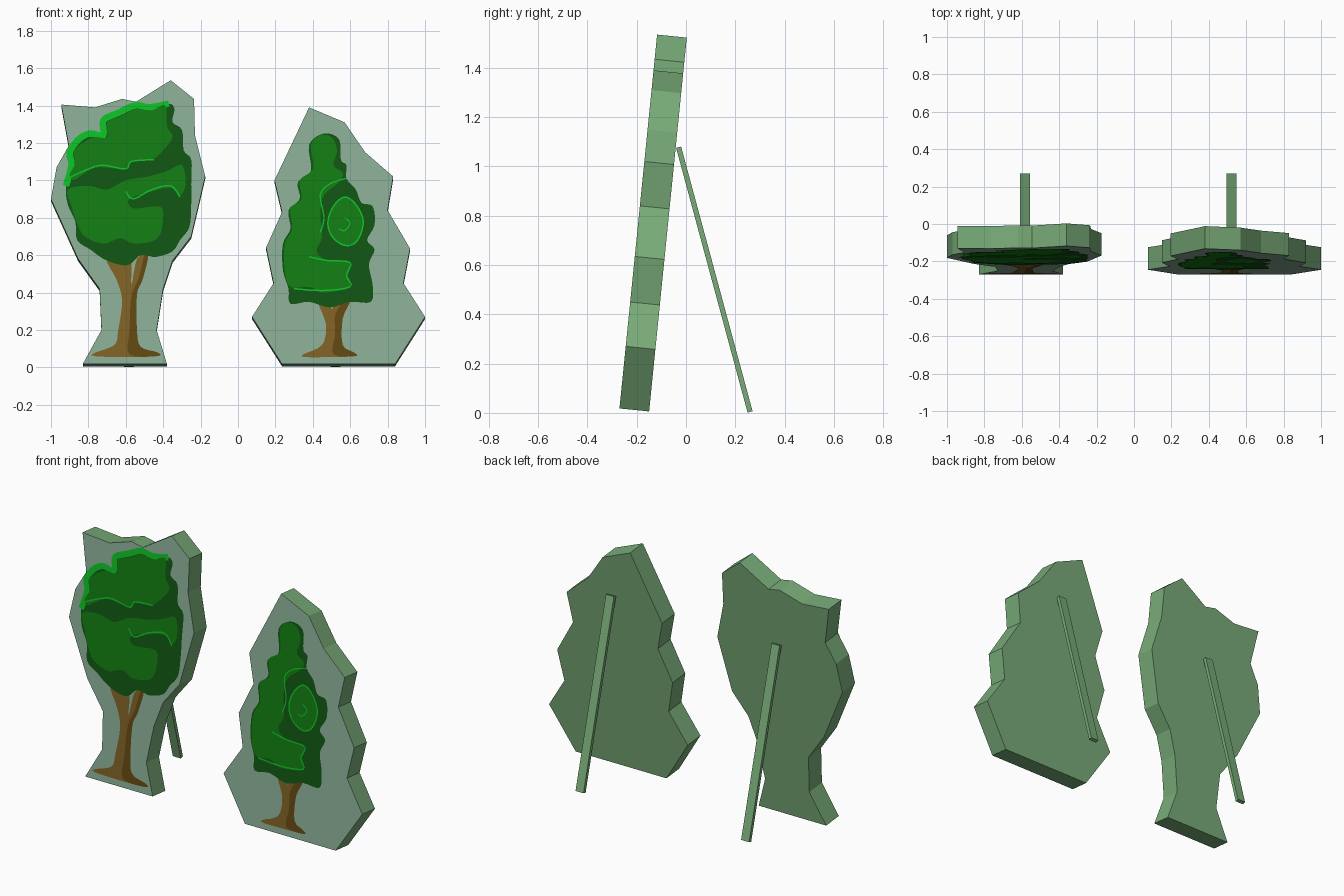
import bpy
import bmesh
from mathutils import Vector

if "Cube" in bpy.data.objects:
    bpy.data.objects.remove(bpy.data.objects["Cube"])


def material(name, red, green, blue):
    mat = bpy.data.materials.new(name)
    mat.use_nodes = True
    colour = (red, green, blue, 1)
    mat.diffuse_color = colour
    mat.node_tree.nodes["Principled BSDF"].inputs["Base Color"].default_value = colour
    return mat


BOARD_GREEN = material("board green", .19, .41, .19)
FACE_GREEN = material("pale face green", .25, .42, .3)
LEAF_DARK = material("dark leaf green", .005, .09, .006)
LEAF_MID = material("leaf green", .006, .2, .006)
LEAF_BRIGHT = material("bright leaf green", .004, .52, .02)
BARK = material("bark brown", .21, .12, .018)
BARK_DARK = material("dark bark brown", .12, .065, .006)

# The boards lean back: slope is depth gained per unit of height
SLOPE = .1007
FOOT = Vector((0, -.27, .018))
OUTWARD = Vector((0, -1, SLOPE)).normalized()
THICKNESS = .121


def on_board(x, z, lift=0.0):
    """Point on the leaning front face, from hundredths of a unit."""
    height = z / 100
    return Vector((x / 100, FOOT.y + SLOPE * (height - FOOT.z), height)) + OUTWARD * lift


def finish(name, bm, materials):
    mesh = bpy.data.meshes.new(name)
    bm.to_mesh(mesh)
    bm.free()
    for mat in materials:
        mesh.materials.append(mat)
    obj = bpy.data.objects.new(name, mesh)
    bpy.context.collection.objects.link(obj)
    return obj


def smooth(points, closed=True, steps=4):
    """Rounded path through the given points."""
    pts = [Vector(p) for p in points]
    count = len(pts)

    def pick(i):
        return pts[i % count] if closed else pts[max(0, min(count - 1, i))]

    path = []
    for i in range(count if closed else count - 1):
        a, b, c, d = (pick(i + k) for k in (-1, 0, 1, 2))
        for s in range(steps):
            t = s / steps
            path.append(b + (c - a) * t / 2 + (a - b * 2.5 + c * 2 - d / 2) * t * t
                        + (b * 1.5 - a / 2 - c * 1.5 + d / 2) * t * t * t)
    if not closed:
        path.append(pts[-1])
    return path


def board(name, outline):
    bm = bmesh.new()
    front = bm.faces.new([bm.verts.new(on_board(x, z)) for x, z in outline])
    back = bm.faces.new([bm.verts.new(on_board(x, z, -THICKNESS))
                         for x, z in reversed(outline)])
    fv, bv = list(front.verts), list(reversed(back.verts))
    for i in range(len(fv)):
        j = (i + 1) % len(fv)
        bm.faces.new((fv[j], fv[i], bv[i], bv[j]))
    bmesh.ops.recalc_face_normals(bm, faces=bm.faces[:])
    for face in bm.faces:
        face.material_index = int(face.normal.dot(OUTWARD) > .99)
    finish(name, bm, (BOARD_GREEN, FACE_GREEN))


def patch(name, points, mat, layer):
    """Thin painted shape lying on the board."""
    bm = bmesh.new()
    face = bm.faces.new([bm.verts.new(on_board(p[0], p[1], layer * .0012)) for p in points])
    face.normal_update()
    if face.normal.y > 0:
        face.normal_flip()
    bmesh.ops.triangulate(bm, faces=[face])
    finish(name, bm, (mat,))


def stroke(name, points, width, mat, layer, closed=False):
    """Painted line of even width along a path."""
    path = smooth(points, closed)
    count = len(path)
    bm = bmesh.new()
    pairs = []
    for i, p in enumerate(path):
        ahead = path[(i + 1) % count] if closed else path[min(i + 1, count - 1)]
        behind = path[i - 1] if closed else path[max(i - 1, 0)]
        along = (ahead - behind).normalized() * width / 2
        side = Vector((-along.y, along.x))
        pairs.append([bm.verts.new(on_board(*q, layer * .0012)) for q in (p + side, p - side)])
    for i in range(count if closed else count - 1):
        (a, b), (c, d) = pairs[i], pairs[(i + 1) % count]
        bm.faces.new((a, b, d, c))
    finish(name, bm, (mat,))


def strut(name, x):
    """Slanted prop behind a board."""
    top, bottom = Vector((x, -.03, 1.078)), Vector((x, .26, .004))
    down = (bottom - top).normalized()
    half_depth = Vector((0, -down.z, down.y)) * .0105
    half_width = Vector((.0265, 0, 0))
    bm = bmesh.new()
    for end in (top, bottom):
        for w in (-1, 1):
            for d in (-1, 1):
                bm.verts.new(end + half_width * w + half_depth * d)
    bmesh.ops.convex_hull(bm, input=bm.verts[:])
    bmesh.ops.dissolve_limit(bm, angle_limit=.01, verts=bm.verts[:], edges=bm.edges[:])
    bmesh.ops.recalc_face_normals(bm, faces=bm.faces[:])
    finish(name, bm, (BOARD_GREEN,))


# Broad tree board
board("broad_tree_board", [
    (-83, 1.8), (-38, 1.8), (-43.5, 20), (-40, 42), (-35, 57), (-25, 70), (-17.5, 102),
    (-23, 124), (-23.5, 143.5), (-36, 153.5), (-54.5, 142), (-62, 143.5), (-76.5, 139),
    (-94.5, 140.5), (-90.5, 118.5), (-97, 107), (-100, 90), (-85.5, 58), (-74, 42), (-73, 20)])
strut("broad_tree_strut", -.583)

# Broad tree trunk
patch("broad_trunk", smooth([
    (-77, 6), (-76, 8), (-66, 12), (-64, 20), (-62, 36), (-65, 47), (-70, 58), (-58, 60),
    (-57, 44), (-54, 58), (-48, 60), (-51, 47), (-54, 39), (-54, 20), (-52, 11),
    (-43, 8), (-43, 6), (-60, 5.5)]), BARK, 1)
patch("broad_trunk_shade", smooth([
    (-58, 7), (-58, 20), (-57, 38), (-53, 48), (-50, 60), (-48, 60), (-51, 47), (-54, 39),
    (-54, 20), (-52, 11), (-43, 8), (-43, 6)]), BARK_DARK, 2)

# Broad tree crown: rim runs from the left side over the top
rim = [(-92, 97), (-89, 108), (-90, 115), (-85, 122), (-79, 125), (-72, 124), (-72, 132),
       (-64, 136), (-55, 140), (-47, 139), (-37, 141)]
patch("broad_crown", smooth(rim + [
    (-34, 138), (-35, 131), (-30, 127), (-29, 116), (-25, 111), (-25, 98), (-25, 87),
    (-26, 75), (-31, 68), (-35, 62), (-44, 59), (-52, 60), (-58, 55), (-64, 55), (-72, 58),
    (-79, 63), (-86, 68), (-87, 78), (-91, 87)]), LEAF_DARK, 3)
stroke("broad_crown_rim", rim, 3.5, LEAF_BRIGHT, 4)
patch("broad_crown_upper", smooth([
    (-39, 140), (-38, 129), (-35, 123), (-40, 116), (-46, 111), (-57, 110), (-60, 106),
    (-74, 107), (-80, 105), (-88, 100), (-90, 103), (-87, 109), (-88, 115), (-83, 120),
    (-77, 123), (-70, 123), (-70, 131), (-63, 134), (-55, 138), (-47, 137)]), LEAF_MID, 5)
patch("broad_crown_lower", smooth([
    (-91, 95), (-80, 97), (-70, 95), (-60, 100), (-48, 102), (-38, 105), (-30, 108),
    (-28, 98), (-31, 92), (-36, 96), (-46, 94), (-58, 90), (-56, 85), (-42, 86), (-40, 80),
    (-43, 69), (-55, 66), (-63, 69), (-72, 66), (-82, 70), (-86, 77), (-89, 86)]), LEAF_MID, 5)
stroke("broad_upper_highlight", [(-91, 101), (-80, 106), (-72, 108), (-60, 106), (-57, 110),
                                 (-45, 111)], .8, LEAF_BRIGHT, 6)
stroke("broad_lower_highlight", [(-60, 94), (-56, 90), (-46, 95), (-36, 97), (-31, 91)],
       .8, LEAF_BRIGHT, 6)

# Tall tree board
board("tall_tree_board", [
    (23.5, 1.8), (84, 1.8), (100, 27), (88.5, 45), (92, 63.5), (80, 84), (83, 102),
    (68, 115), (57, 131), (38, 139), (19.5, 100), (23.5, 83), (15, 64), (19, 45), (7.5, 27)])
strut("tall_tree_strut", .521)

# Tall tree trunk
patch("tall_trunk", smooth([
    (36, 5.5), (35, 7), (45, 12), (47, 23), (43, 35), (49, 36), (50, 31), (53, 36), (60, 36),
    (56, 26), (56, 12), (62, 8), (63, 6), (50, 5.5)]), BARK, 1)
patch("tall_trunk_shade", smooth([
    (51, 7), (52, 18), (52, 28), (57, 36), (60, 36), (56, 26), (56, 12), (62, 8), (63, 6)]),
    BARK_DARK, 2)

# Tall tree crown
patch("tall_crown", smooth([
    (46, 125), (54, 122), (55, 111), (58, 108), (58, 101), (63, 95), (66, 88), (72, 86),
    (73, 76), (69, 68), (73, 63), (70, 55), (72, 44), (71, 35), (60, 35), (49, 32), (38, 35),
    (28, 34), (27, 42), (24, 52), (24, 66), (28, 74), (27, 84), (33, 90), (32, 99),
    (39, 105), (38, 119)]), LEAF_DARK, 3)
patch("tall_crown_body", smooth([
    (39, 119), (40, 106), (33, 100), (34, 90), (28, 85), (29, 74), (25, 66), (25, 52),
    (28, 43), (38, 43), (45, 40), (58, 42), (60, 46), (58, 50), (60, 56), (48, 57), (42, 62),
    (45, 70), (44, 82), (46, 92), (54, 99), (56, 104), (51, 108), (53, 116), (50, 123),
    (44, 124)]), LEAF_MID, 5)
tuft = [(57, 91), (63, 87), (67, 78), (64, 68), (58, 65), (51, 69), (48, 77), (51, 86)]
patch("tall_crown_tuft", smooth(tuft), LEAF_MID, 5)
stroke("tall_tuft_outline", tuft, .8, LEAF_BRIGHT, 6, closed=True)
stroke("tall_tuft_swirl", [(54, 74), (57, 73), (60, 77), (57, 80)], .6, LEAF_BRIGHT, 6)
stroke("tall_side_highlight", [(58, 101), (49, 98), (44, 92), (46, 80), (44, 72)],
       .7, LEAF_BRIGHT, 6)
stroke("tall_lower_highlight", [(38, 59), (48, 57), (60, 56), (58, 49), (60, 43), (45, 41),
                                (30, 42)], .8, LEAF_BRIGHT, 6)
